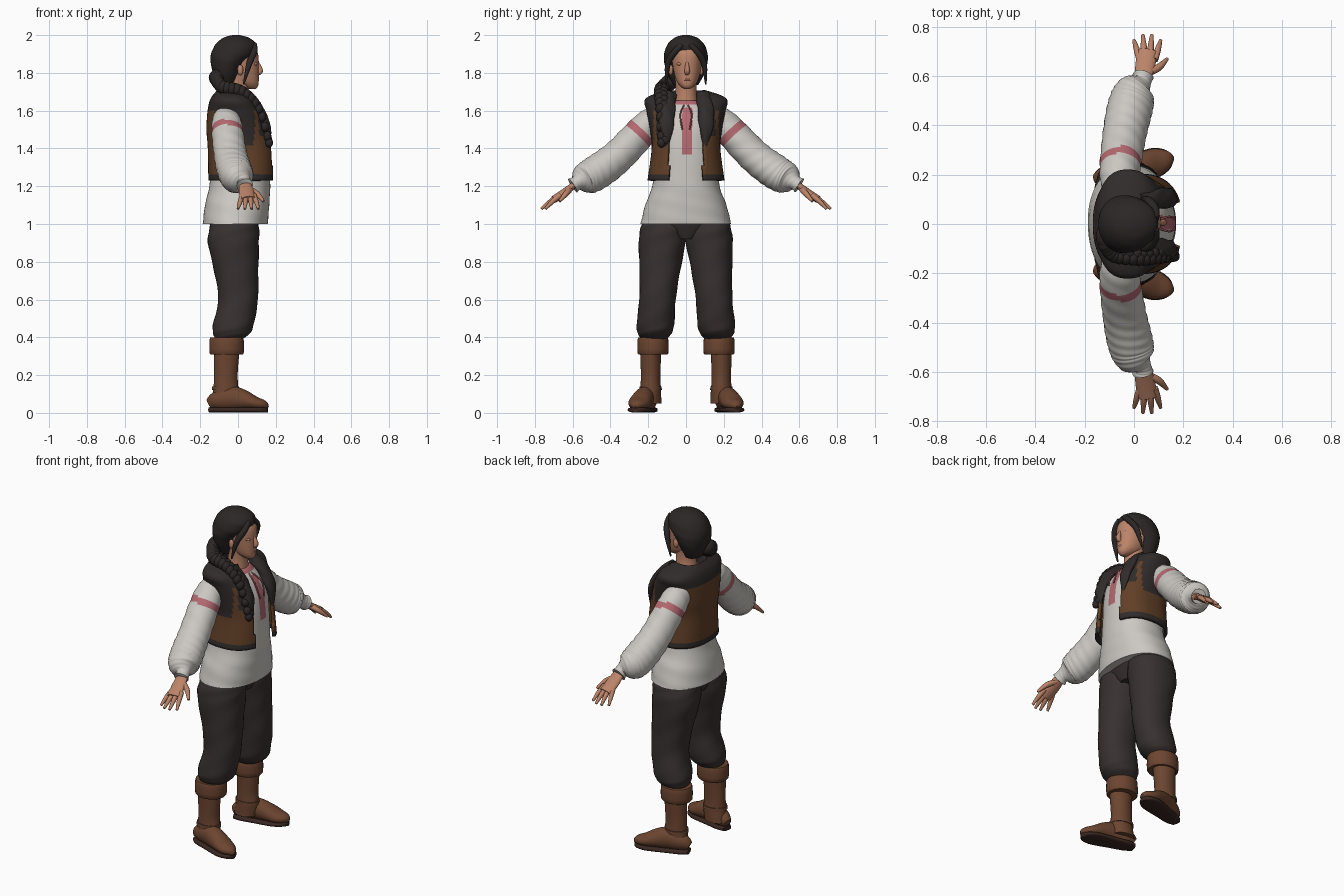
import bpy, bmesh, math
from mathutils import Vector, Matrix

if "Cube" in bpy.data.objects:
    bpy.data.objects.remove(bpy.data.objects["Cube"])

SIDES = (("left", 1), ("right", -1))
SIDEWAYS = Vector((0, 1, 0))
FORWARD = Vector((1, 0, 0))
UPWARD = Vector((0, 0, 1))


def material(name, red, green, blue):
    made = bpy.data.materials.new(name)
    made.use_nodes = True
    color = (red, green, blue, 1)
    made.diffuse_color = color
    made.node_tree.nodes["Principled BSDF"].inputs["Base Color"].default_value = color
    return made


LINEN = material("linen white", .6, .58, .54)
LEATHER = material("vest brown", .12, .05, .02)
TRIM = material("dark trim", .03, .025, .024)
CLOTH = material("trouser charcoal", .04, .03, .03)
HAIR = material("dark hair", .025, .02, .02)
BOOT = material("boot brown", .15, .06, .03)
SKIN = material("skin", .5, .23, .14)
EMBROIDERY = material("red embroidery", .45, .14, .16)
SOLE = material("sole brown", .04, .02, .015)
LIP = material("lip red", .4, .16, .11)


def finish(name, mesh, materials, rule=None):
    if rule:
        for face in mesh.faces:
            face.material_index = rule(face.calc_center_median())
    data = bpy.data.meshes.new(name)
    mesh.to_mesh(data)
    mesh.free()
    for entry in materials:
        data.materials.append(entry)
    data.shade_smooth()
    data.set_sharp_from_angle(angle=math.radians(50))
    part = bpy.data.objects.new(name, data)
    bpy.context.collection.objects.link(part)
    return part


def spline(points, steps):
    """Smooth curve through tuples of any length."""
    knots = [Vector(point) for point in points]
    last = len(knots) - 1
    curve = []
    for index in range(last):
        start, end = knots[index], knots[index + 1]
        leave = (end - knots[max(index - 1, 0)]) / 2
        arrive = (knots[min(index + 2, last)] - start) / 2
        for step in range(steps):
            t = step / steps
            ease = t * t * (3 - 2 * t)
            rest = 1 - t
            curve.append(start * (1 - ease) + end * ease
                         + leave * (t * rest * rest) - arrive * (t * t * rest))
    return curve + [knots[last]]


def tube(name, points, materials, rule=None, across=FORWARD, sides=32, steps=6,
         flat=1, power=2, fold=0, level=False, capped=True, opening=None):
    """Loft through (x, y, z, radius, optional second radius)."""
    curve = spline(points, steps)
    centres = [Vector(ring[:3]) for ring in curve]
    mesh, rows = bmesh.new(), []
    for index, ring in enumerate(curve):
        ahead = centres[min(index + 1, len(centres) - 1)]
        along = (ahead - centres[max(index - 1, 0)]).normalized()
        if level:
            along = UPWARD
        wide = (across - along * along.dot(across)).normalized()
        deep = along.cross(wide)
        first = abs(ring[3])
        second = abs(ring[4]) if len(ring) > 4 else first * flat
        row = []
        for side in range(sides):
            angle = math.tau * side / sides
            c, s = math.cos(angle), math.sin(angle)
            size = (abs(c) ** power + abs(s) ** power) ** (-1 / power)
            size *= 1 + fold * math.sin(3 * angle + index / 2) * math.sin(index / 2 + 1)
            row.append(mesh.verts.new(
                centres[index] + wide * (c * size * first) + deep * (s * size * second)))
        rows.append(row)
    for lower, upper in zip(rows, rows[1:]):
        for side in range(sides):
            after = (side + 1) % sides
            mesh.faces.new((lower[side], lower[after], upper[after], upper[side]))
    if capped:
        mesh.faces.new(reversed(rows[0]))
        mesh.faces.new(rows[-1])
    if opening:
        gone = [face for face in mesh.faces if opening(face.calc_center_median())]
        bmesh.ops.delete(mesh, geom=gone, context="FACES")
    return finish(name, mesh, materials, rule)


def upright(rows, y=0):
    """Rows of (z, x, radii) become tube points."""
    return [(x, y, z, *radii) for z, x, *radii in rows]


def mirrored(points, sign):
    return [(x, sign * y, *rest) for x, y, *rest in points]


def blobs(name, ellipsoids, color):
    """Ellipsoids given as (centre, radii)."""
    mesh = bmesh.new()
    for centre, radii in ellipsoids:
        place = Matrix.Translation(centre) @ Matrix.Diagonal((*radii, 1))
        bmesh.ops.create_icosphere(mesh, subdivisions=3, radius=1, matrix=place)
    return finish(name, mesh, [color])


# Shirt body with embroidered placket and neckline
def shirt_rule(centre):
    placket = centre.x > 0 and abs(centre.y - .008) < .027 and 1.38 < centre.z < 1.62
    return int(placket or centre.z > 1.632)


tube("shirt", upright([
    (1, -.015, .172, .24), (1.1, -.005, .17, .215), (1.22, .01, .16, .175),
    (1.45, .01, .152, .163), (1.56, 0, .13, .165), (1.64, 0, .075, .09),
    (1.655, 0, .06, .06)]), [LINEN, EMBROIDERY], shirt_rule,
    sides=96, steps=8, power=2.2, fold=.008, level=True)
for side, sign in SIDES:
    tube(side + "_collar_tie", mirrored([
        (.08, .01, 1.63, .004), (.14, .03, 1.58, .004), (.165, .02, 1.5, .004)], sign),
        [EMBROIDERY], across=SIDEWAYS, sides=8)


# Open vest with dark yoke, lapels and hem
def vest_rule(centre):
    width = abs(centre.y)
    yoke = centre.z > 1.6
    hem = centre.z < 1.27
    lapel = centre.x > .04 and centre.z > 1.47 and width < .15
    armhole = centre.z > 1.42 and width > .165
    return int(yoke or hem or lapel or armhole)


def vest_gap(centre):
    return centre.x > 0 and abs(centre.y) < .09


vest = tube("vest", upright([
    (1.23, .02, .168, .195), (1.4, .015, .166, .173), (1.5, 0, .158, .182),
    (1.6, -.015, .137, .2), (1.66, -.03, .107, .205), (1.7, -.04, .066, .1)]),
    [LEATHER, TRIM], vest_rule, sides=96, steps=8, power=2.5, level=True,
    capped=False, opening=vest_gap)
thickness = vest.modifiers.new("thickness", "SOLIDIFY")
thickness.thickness = .018
thickness.offset = 0
for side, sign in SIDES:
    tube(side + "_fur_lapel", mirrored([
        (.03, .085, 1.69, .02), (.1, .1, 1.62, .024), (.15, .105, 1.52, .022),
        (.165, .1, 1.41, .005)], sign), [TRIM], flat=1.7, fold=.12)


# Sleeves with an embroidered band, and hands
def sleeve_rule(centre):
    return int(abs(abs(centre.y) - centre.z + 1.24) < .028)


for side, sign in SIDES:
    tube(side + "_sleeve", mirrored([
        (-.055, .11, 1.59, .055), (-.06, .2, 1.525, .08), (-.04, .36, 1.36, .088),
        (-.015, .48, 1.27, .092), (.005, .54, 1.24, .08), (.03, .575, 1.22, .04),
        (.036, .6, 1.204, .043)], sign),
        [LINEN, EMBROIDERY], sleeve_rule, sides=40, steps=18, fold=.03)
    tube(side + "_palm", mirrored([
        (.035, .57, 1.225, .03), (.045, .64, 1.17, .04), (.055, .7, 1.13, .04)], sign),
        [SKIN], flat=.5)
    for finger in range(4):
        outer = finger in (0, 3)
        base = Vector((.024 + finger * .02, sign * .665, 1.153))
        tip = Vector((finger * .036, sign * (.745 if outer else .766), 1.08))
        knuckle = base.lerp(tip, .5) + UPWARD * .004
        tube(side + "_finger", [(*base, .014), (*knuckle, .013), (*tip, .007)],
             [SKIN], sides=12)
    tube(side + "_thumb", mirrored([
        (.05, .61, 1.19, .016), (.1, .635, 1.16, .015), (.135, .67, 1.12, .007)], sign),
        [SKIN], across=SIDEWAYS, sides=12)

# Trousers, legs leaning outwards towards the boots
tube("trouser_hips", upright([(.92, -.02, .1, .06), (1, -.02, .13, .2), (1.06, -.01, .13, .18)]),
     [CLOTH], power=2.3, level=True)
for side, sign in SIDES:
    leg = [(x, .2 - z / 12, z, radius) for z, x, radius in [
        (1.03, -.02, .115), (.98, -.02, .131), (.9, -.025, .135), (.75, -.01, .117),
        (.6, 0, .105), (.47, -.025, .108), (.42, -.035, .097), (.39, -.05, .07)]]
    tube(side + "_trouser_leg", mirrored(leg, sign), [CLOTH],
         flat=.92, power=2.2, fold=.025, level=True)

# Boots with turned cuff, ankle strap and sole
for side, sign in SIDES:
    tube(side + "_boot_shaft", upright([
        (.37, -.06, .07), (.2, -.065, .063), (.12, -.065, .067), (.05, -.075, .07)],
        sign * .187), [BOOT], flat=.82, fold=.015, level=True)
    tube(side + "_boot_cuff", upright([
        (.31, -.06, .07), (.315, -.06, .09), (.39, -.06, .09), (.4, -.06, .08)], sign * .175),
        [BOOT], flat=.9, steps=3)
    tube(side + "_ankle_strap", upright([(.12, -.066, .072), (.14, -.066, .071)], sign * .187),
         [BOOT], flat=.82, steps=1)
    foot, sole = [], []
    for x, width, height in [(-.15, .025, .03), (-.11, .043, .05), (-.03, .05, .062),
                             (.03, .056, .053), (.09, .057, .036), (.135, .038, .026),
                             (.155, .012, .012)]:
        y = sign * (.225 + .28 * x)
        foot.append((x, y, height + .015, width, height))
        sole.append((x, y, .016, width + .003, .014))
    tube(side + "_boot_foot", foot, [BOOT], across=SIDEWAYS)
    tube(side + "_boot_sole", sole, [SOLE], across=SIDEWAYS, power=3)

# Neck, head and face
tube("neck", upright([(1.58, -.01, .075), (1.7, 0, .055), (1.79, 0, .06)]), [SKIN])
tube("head", upright([
    (1.715, .075, .018), (1.73, .06, .046), (1.76, .037, .073), (1.82, .016, .094),
    (1.9, 0, .106), (1.95, -.01, .085), (1.98, -.015, .04)], .006),
    [SKIN], flat=.78, power=2.15, level=True)
tube("nose", [(.102, .006, 1.86, .007), (.118, .006, 1.813, .014), (.105, .006, 1.797, .012)],
     [SKIN], sides=16)
blobs("lips", [((.102, .006, z), (.009, .022, .006)) for z in (1.76, 1.768)], LIP)
blobs("eyelids", [((.092, sign * .033, 1.847), (.011, .017, .008))
                  for side, sign in SIDES], SKIN)
blobs("ears", [((.012, sign * .08, 1.815), (.016, .012, .028)) for side, sign in SIDES], SKIN)

# Hair cap, face locks, nape bun and braid over the shoulder
tube("hair_cap", upright([
    (1.735, -.06, .045, .065), (1.79, -.06, .07, .094), (1.85, -.052, .092, .114),
    (1.9, -.028, .115, .115), (1.95, -.012, .108, .098), (1.985, -.01, .07, .062),
    (2, -.01, .02, .02)]), [HAIR], sides=40, fold=.012, level=True)
for side, sign in SIDES:
    tube(side + "_face_lock", mirrored([
        (.085, .02, 1.95, .016), (.085, .06, 1.91, .017), (.06, .095, 1.85, .016),
        (.03, .105, 1.74, .004)], sign), [HAIR], sides=14)
blobs("nape_bun", [((-.11, -.05, 1.775), (.045, .055, .045))], HAIR)
strand = spline([(-.115, -.07, 1.765), (-.08, -.115, 1.725), (.02, -.13, 1.7),
                 (.11, -.125, 1.61), (.165, -.12, 1.43)], 8)
beads = []
for count, place in enumerate(strand):
    radius = .041 - .016 * count / len(strand)
    weave = SIDEWAYS * (.01 if count % 2 else -.01)
    beads.append((place + weave, (radius * .8, radius * .9, radius)))
blobs("braid", beads, HAIR)
